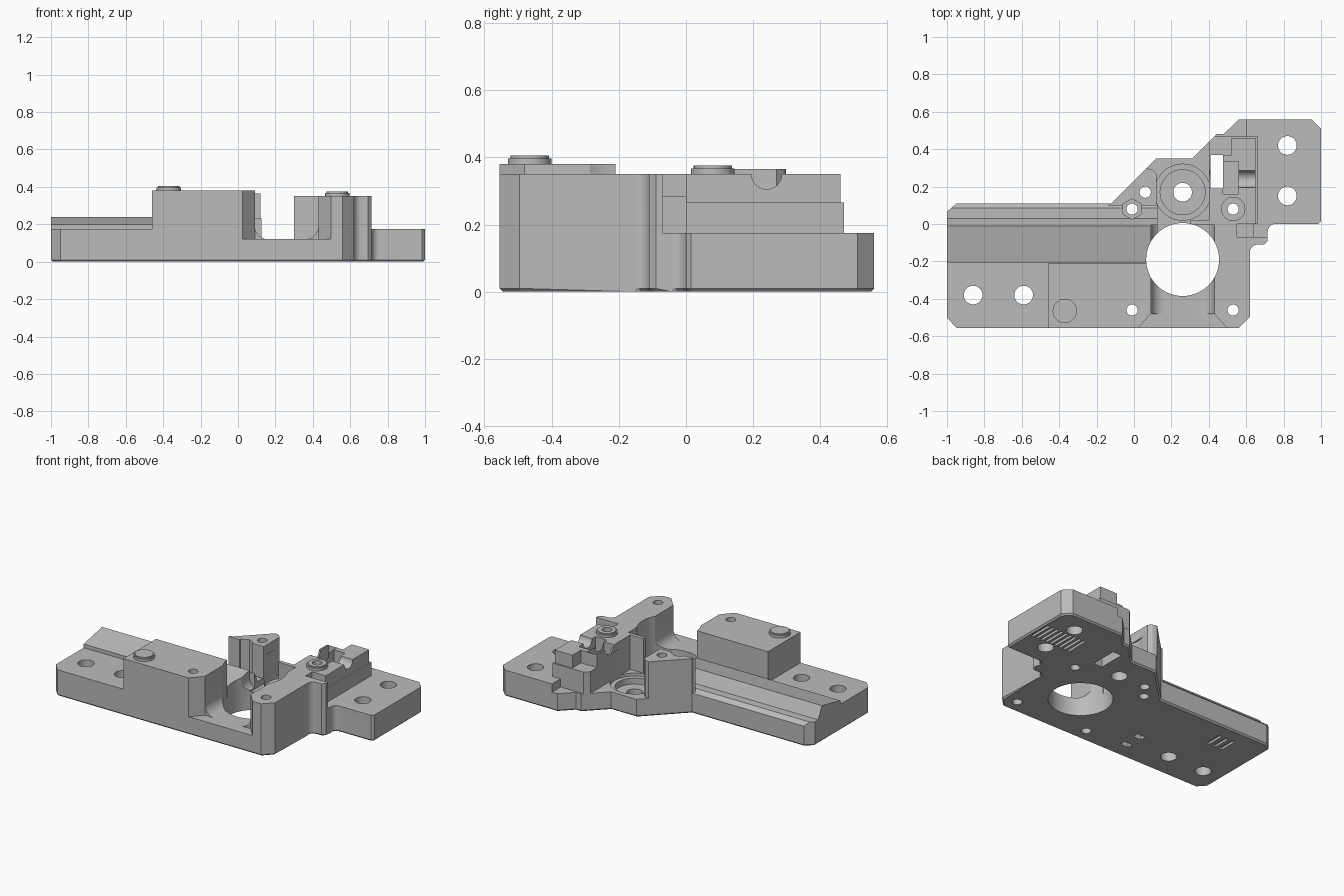
import bpy, bmesh
from math import pi, cos, sin
from mathutils import Matrix

if "Cube" in bpy.data.objects:
    bpy.data.objects.remove(bpy.data.objects["Cube"], do_unlink=True)

grey = bpy.data.materials.new("plain grey")
grey.use_nodes = True
COLOUR = (0.5, 0.5, 0.5, 1)
grey.diffuse_color = COLOUR
grey.node_tree.nodes["Principled BSDF"].inputs["Base Color"].default_value = COLOUR


def make(name, bm):
    bmesh.ops.recalc_face_normals(bm, faces=bm.faces)
    mesh = bpy.data.meshes.new(name)
    bm.to_mesh(mesh)
    bm.free()
    mesh.materials.append(grey)
    obj = bpy.data.objects.new(name, mesh)
    bpy.context.collection.objects.link(obj)
    return obj


def prism(name, points, low, high, axis="z", bottom_bevel=0):
    """Extrude a profile along z, x (points are y,z) or y (points are x,z)."""
    place = {"z": lambda a, b: (a, b, low), "x": lambda a, b: (low, a, b),
             "y": lambda a, b: (a, low, b)}[axis]
    step = {"z": (0, 0, 1), "x": (1, 0, 0), "y": (0, 1, 0)}[axis]
    bm = bmesh.new()
    face = bm.faces.new([bm.verts.new(place(*p)) for p in points])
    out = bmesh.ops.extrude_face_region(bm, geom=[face])
    verts = [v for v in out["geom"] if isinstance(v, bmesh.types.BMVert)]
    bmesh.ops.translate(bm, verts=verts, vec=[(high - low) * s for s in step])
    if bottom_bevel:
        edges = [e for e in bm.edges if all(v.co.z < low + 0.001 for v in e.verts)]
        bmesh.ops.bevel(bm, geom=edges, offset=bottom_bevel, segments=1, affect="EDGES")
    return make(name, bm)


def box(name, x0, x1, y0, y1, z0, z1):
    return prism(name, [(x0, y0), (x1, y0), (x1, y1), (x0, y1)], z0, z1)


def disc(name, x, y, r, z0, z1, sides=40, bevel=0):
    bm = bmesh.new()
    bmesh.ops.create_cone(bm, cap_ends=True, segments=sides, radius1=r, radius2=r,
                          depth=z1 - z0, matrix=Matrix.Translation((x, y, (z0 + z1) / 2)))
    if bevel:
        rims = [e for e in bm.edges if abs(e.verts[0].co.z - e.verts[1].co.z) < 1e-4]
        bmesh.ops.bevel(bm, geom=rims, offset=bevel, segments=2, affect="EDGES")
    return make(name, bm)


def combine(target, other, operation):
    mod = target.modifiers.new("combine", "BOOLEAN")
    mod.object, mod.operation, mod.solver = other, operation, "EXACT"
    graph = bpy.context.evaluated_depsgraph_get()
    mesh = bpy.data.meshes.new_from_object(target.evaluated_get(graph))
    target.modifiers.clear()
    target.data = mesh
    bpy.data.objects.remove(other, do_unlink=True)


def arc(cx, cz, r, start, end, steps=8):
    return [(cx + r * cos(start + (end - start) * i / steps),
             cz + r * sin(start + (end - start) * i / steps)) for i in range(steps + 1)]


# Plan outline of the whole carriage, with a rounded inner corner
outline = [(-1, -.5), (-.95, -.555), (.56, -.555), (.62, -.495), (.62, -.15)]
outline += arc(.66, -.15, .04, pi, pi / 2, 5) + [(.695, -.11), (.715, -.09), (.715, -.04)]
outline += arc(.755, -.04, .04, pi, pi / 2, 5)
outline += [(.985, 0), (1, .015), (1, .51), (.95, .56), (.56, .56), (.48, .48),
            (.44, .48), (.31, .35), (.12, .35), (-.12, .11), (-.95, .11), (-1, .065)]

body = box("carriage_body", -1.1, 1.1, -.7, .7, -.05, .12)

# Raised parts
post = [(-.14, .1), (.06, .3), (.1, .29), (.12, .27), (.12, .1)]
rail = [(-.205, .05), (-.205, .2), (-.01, .24), (.03, .16), (.085, .16), (.115, .13), (.115, .05)]
raised = [
    box("left_plate", -1.1, -.4, -.6, -.2, .05, .175),
    prism("rail", rail, -1.1, .125, "x"),
    box("front_block", -.46, .2, -.6, -.21, .05, .38),
    prism("post", post, .05, .365),
    box("clamp", .3, .64, -.6, .02, .05, .35),
    box("tower", .4, .65, 0, .46, .05, .35),
    box("tower_foot", .4, .66, 0, .47, .05, .265),
    box("side_tab", .6, .8, -.2, -.07, .05, .35),
    box("side_shelf", .6, .8, -.1, .02, .05, .175),
    box("right_plate", .6, 1.1, -.005, .6, .05, .175),
]
for part in raised:
    combine(body, part, "UNION")
combine(body, prism("outline", outline, 0, 1, bottom_bevel=.01), "INTERSECT")

# Front channel with filleted floor, and its flared mouth
channel = arc(.16, .19, .07, pi, 1.5 * pi) + arc(.36, .19, .07, -pi / 2, 0)
channel += [(.43, .5), (.09, .5)]
cutters = [
    prism("channel", channel, -.7, -.005, "y"),
    prism("mouth_left", [(.01, -.57), (.2, -.57), (.2, -.48), (.09, -.48)], .12, .5),
    prism("mouth_right", [(.51, -.57), (.3, -.57), (.3, -.48), (.43, -.48)], .12, .5),
    disc("large_opening", .26, -.19, .195, -.1, .5, 64),
    # Stepped bearing seat
    disc("seat_wide", .26, .17, .15, .1, .3, 48),
    disc("seat_narrow", .26, .17, .12, .06, .3, 48),
    disc("seat_bore", .26, .17, .05, -.1, .3),
    # Tower slot, cross groove, pocket and low steps
    box("slot", .41, .475, .19, .37, -.1, .5),
    prism("cross_groove", arc(.24, .35, .045, 0, 2 * pi * 23 / 24, 23), .38, .7, "x"),
    box("pocket", .475, .56, .16, .335, .2, .5),
    box("tower_step", .38, .52, .37, .5, .265, .5),
    box("side_notch", .55, .66, -.07, 0, .285, .5),
    # Hex nut pocket on the ledge
    disc("hex_pocket", -.01, .08, .055, .1, .5, 6),
]

# Through holes: x, y, radius
for x, y, r in [(-.86, -.38, .05), (-.59, -.38, .05), (.82, .15, .05), (.82, .42, .05),
                (-.01, -.46, .03), (.53, -.46, .03), (.53, .08, .03),
                (.06, .17, .03), (-.01, .08, .03)]:
    cutters.append(disc("hole", x, y, r, -.1, .5, 28))

# Shallow grooves underneath
for i in range(9):
    x = .68 + i * .035
    cutters.append(box("grille_slit", x, x + .018, .2, .36, -.05, .02))
for i in range(3):
    x = -.78 + i * .05
    cutters.append(box("under_slit", x, x + .025, -.11, .01, -.05, .015))
for y in (-.43, -.31):
    cutters.append(box("nut_slot", -.33, -.27, y - .02, y + .02, -.05, .04))

for cutter in cutters:
    combine(body, cutter, "DIFFERENCE")

# Screw heads
stud = disc("front_stud", -.37, -.465, .065, .37, .405, 40, .008)
screw = disc("tower_screw", .53, .08, .065, .34, .375, 40, .008)
combine(screw, disc("screw_bore", .53, .08, .03, .2, .5, 28), "DIFFERENCE")

# Smooth the curved walls, keep edges crisp
for obj in (body, stud, screw):
    bpy.ops.object.select_all(action="DESELECT")
    obj.select_set(True)
    bpy.context.view_layer.objects.active = obj
    bpy.ops.object.shade_smooth_by_angle(angle=pi / 7)
